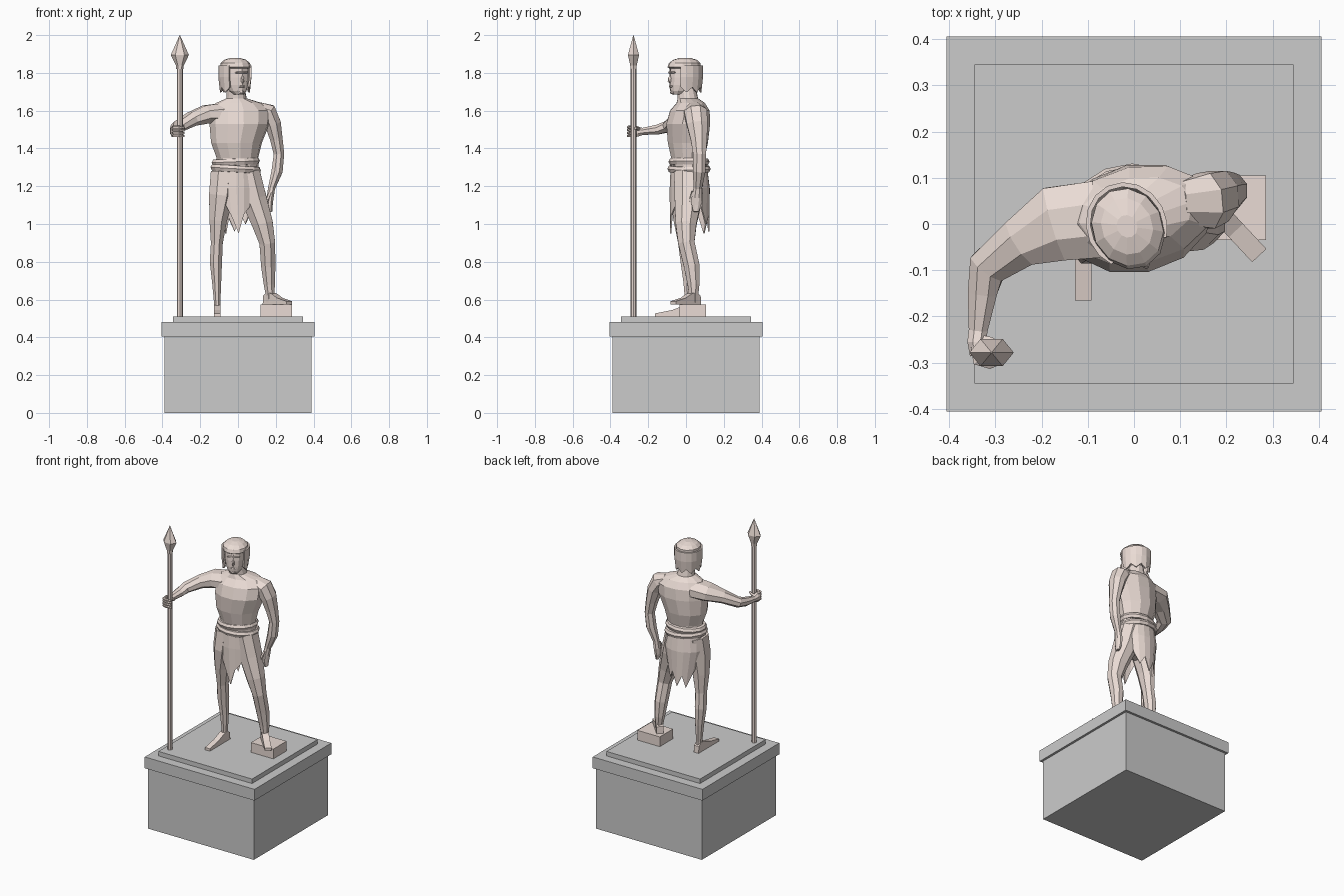
import bpy, bmesh, math
from mathutils import Vector, Matrix

stone = bpy.data.materials.new("pale_stone")
stone.diffuse_color = (0.82, 0.71, 0.66, 1)


def finish(name, bm, mat=stone, thick=0):
    bmesh.ops.recalc_face_normals(bm, faces=bm.faces)
    me = bpy.data.meshes.new(name)
    bm.to_mesh(me)
    bm.free()
    ob = bpy.data.objects.new(name, me)
    bpy.context.collection.objects.link(ob)
    if mat:
        me.materials.append(mat)
    if thick:
        mod = ob.modifiers.new("thickness", "SOLIDIFY")
        mod.thickness = thick
    return ob


def skin(name, rings, closed=True, thick=0):
    """Bridge rows of points; closed rings get end caps."""
    bm = bmesh.new()
    rows = [[bm.verts.new(p) for p in r] for r in rings]
    n = len(rows[0])
    for a, b in zip(rows, rows[1:]):
        for i in range(n if closed else n - 1):
            j = (i + 1) % n
            bm.faces.new((a[i], a[j], b[j], b[i]))
    if closed:
        bm.faces.new(rows[0])
        bm.faces.new(rows[-1])
    return finish(name, bm, thick=thick)


def arc(cx, cy, z, rx, ry, yaw=0, n=10, a0=0, a1=360):
    """Horizontal ellipse, or part of one, turned about its centre."""
    full = a1 - a0 == 360
    rot = Matrix.Rotation(math.radians(yaw), 3, 'Z')
    pts = []
    for i in range(n):
        a = math.radians(a0 + (a1 - a0) * i / (n if full else n - 1))
        pts.append(rot @ Vector((rx * math.cos(a), ry * math.sin(a), 0)) + Vector((cx, cy, z)))
    return pts


def limb(name, path, ref, n=8):
    """Tube along (x, y, z, half width, half depth)."""
    ctr = [Vector(p[:3]) for p in path]
    rings = []
    for i, p in enumerate(path):
        t = (ctr[min(i + 1, len(ctr) - 1)] - ctr[max(i - 1, 0)]).normalized()
        side = t.cross(Vector(ref)).normalized()
        up = side.cross(t)
        rings.append([ctr[i] + side * p[3] * math.cos(k * math.tau / n + .39)
                      + up * p[4] * math.sin(k * math.tau / n + .39) for k in range(n)])
    return skin(name, rings)


def box(name, x0, x1, y0, y1, z0, z1, mat=None):
    bm = bmesh.new()
    bmesh.ops.create_cube(bm, size=1)
    for v in bm.verts:
        v.co = Vector((x0 if v.co.x < 0 else x1, y0 if v.co.y < 0 else y1, z0 if v.co.z < 0 else z1))
    return finish(name, bm, mat)


# Pedestal
box("pedestal_body", -.39, .39, -.39, .39, 0, .405)
box("pedestal_cap", -.405, .405, -.405, .405, .405, .48)
box("pedestal_step", -.345, .345, -.345, .345, .48, .51)
box("foot_block", .12, .285, -.035, .105, .51, .575, stone)

# Torso and neck
skin("torso", [arc(*p, yaw=11, n=12) for p in (
    (-.01, .015, 1.10, .04, .04), (-.015, .015, 1.18, .115, .08), (-.012, .015, 1.27, .122, .09),
    (-.003, .01, 1.35, .112, .09), (-.008, .01, 1.43, .137, .108), (.008, .012, 1.53, .162, .118),
    (.01, .02, 1.60, .165, .105), (.005, .025, 1.64, .125, .075), (-.008, .01, 1.665, .055, .055),
    (-.012, 0, 1.73, .046, .05))])

# Arms
limb("spear_arm", [(-.08, .01, 1.585, .09, .06), (-.17, 0, 1.58, .088, .052), (-.245, -.04, 1.555, .058, .04),
                   (-.318, -.095, 1.515, .045, .032), (-.328, -.15, 1.5, .034, .028),
                   (-.337, -.23, 1.49, .022, .02), (-.34, -.255, 1.49, .022, .03),
                   (-.338, -.285, 1.49, .018, .033)], (0, 0, 1))
for i in range(4):
    z = 1.513 - i * .015
    limb(f"grip_finger_{i + 1}", [(-.345, -.265, z, .009, .008), (-.34, -.298, z, .009, .008),
                                  (-.312, -.306, z, .008, .008), (-.285, -.296, z - .003, .007, .006)], (0, 0, 1), 5)
limb("grip_thumb", [(-.34, -.25, 1.5, .012, .011), (-.31, -.253, 1.505, .009, .009),
                    (-.284, -.268, 1.507, .007, .007)], (0, 0, 1), 5)
limb("hanging_arm", [(.10, .045, 1.615, .035, .05), (.155, .05, 1.59, .055, .065), (.185, .06, 1.53, .046, .06),
                     (.203, .068, 1.45, .036, .047), (.217, .072, 1.37, .03, .037), (.207, .07, 1.28, .032, .036),
                     (.178, .062, 1.19, .02, .024), (.17, .058, 1.14, .02, .03),
                     (.168, .055, 1.10, .017, .027), (.172, .053, 1.065, .01, .016)], (0, 1, 0))
limb("hanging_thumb", [(.17, .04, 1.17, .01, .012), (.155, .025, 1.13, .009, .009),
                       (.155, .028, 1.10, .006, .006)], (0, 1, 0), 5)

# Legs
limb("straight_leg", [(-.075, 0, 1.27, .075, .085), (-.086, -.012, 1.15, .073, .08), (-.105, -.008, 1.02, .05, .062),
                      (-.112, 0, .9, .034, .045), (-.117, .012, .8, .035, .044), (-.113, .018, .69, .026, .034),
                      (-.11, .018, .58, .018, .024), (-.11, .018, .52, .018, .024)], (0, 1, 0))
limb("raised_leg", [(.052, .015, 1.27, .07, .085), (.085, .012, 1.13, .073, .078), (.13, 0, 1.0, .06, .06),
                    (.155, .002, .9, .045, .047), (.16, .03, .78, .041, .045), (.166, .04, .68, .032, .034),
                    (.17, .04, .62, .024, .026), (.17, .04, .585, .022, .024)], (0, 1, 0))


# Feet: side profile swept across the width
def foot(name, x, y, z, yaw, length, w):
    prof = ((.035, 0), (.032, .045), (.005, .065), (-.035, .055), (-.5 * length, .034), (-length, .016), (-length, 0))
    rot = Matrix.Rotation(math.radians(yaw), 3, 'Z')
    skin(name, [[rot @ Vector((s * w, a, h)) + Vector((x, y, z)) for a, h in prof] for s in (-.5, .5)])


foot("straight_foot", -.11, .015, .51, 0, .18, .036)
foot("raised_foot", .17, .04, .575, 43, .148, .042)

# Belt: two rolled bands
for nm, z, g, tilt in (("upper_belt", 1.33, 0, .04), ("lower_belt", 1.292, .006, -.06)):
    rings = [arc(-.012, .016, z + dz, .122 + g + r, .1 + g + r, 11, 14)
             for dz, r in ((-.02, -.02), (-.018, 0), (0, .008), (.016, 0), (.018, -.02))]
    for r in rings:
        for p in r:
            p.z += tilt * p.x
    skin(nm, rings)


# Ragged loincloth: front and back flaps
def flap(name, a0, a1, drops, spread):
    n = len(drops)
    top, mid = (arc(-.012, .016, z, .118 + s, .098 + s, 11, n, a0, a1) for z, s in ((1.285, 0), (1.19, spread)))
    low = arc(-.005, .016, 0, .085, .098 + spread, 11, n, a0, a1)
    for i, (p, z) in enumerate(zip(low, drops)):
        p.z = z
        k = (1.19 - z) / .24
        p.xy = mid[i].xy.lerp(p.xy, k)
    skin(name, [top, mid, low], False, .008)


flap("front_loincloth", 205, 320, (1.15, 1.12, 1.04, .95, 1.05, 1.09, 1.17), .004)
flap("back_loincloth", 28, 160, (1.08, 1.0, 1.05, .96, 1.03, .95, 1.04, 1.12), .012)

# Head, turned to one side
YAW = 26
turn = Matrix.Rotation(math.radians(YAW), 3, 'Z')
HC = Vector((-.015, -.005, 0))


def head_ring(fwd, z, rx, ry, n=12, a0=0, a1=360):
    c = HC + turn @ Vector((0, -fwd, 0))
    return arc(c.x, c.y, z, rx, ry, YAW, n, a0, a1)


skin("head", [head_ring(*p) for p in (
    (.045, 1.685, .025, .03), (.032, 1.705, .045, .052), (.02, 1.735, .057, .068), (.01, 1.775, .064, .078),
    (.004, 1.82, .067, .08), (0, 1.85, .06, .07), (0, 1.868, .03, .04))])
skin("hair_cap", [head_ring(*p) for p in (
    (.004, 1.822, .068, .08), (.006, 1.83, .078, .09), (.002, 1.852, .076, .086),
    (0, 1.87, .055, .063), (0, 1.88, .022, .025))])
sides = [head_ring(-.002, z, r, r + .008, 13, -42, 222) for z, r in ((1.84, .077), (1.78, .077), (1.71, .068))]
for i, p in enumerate(sides[-1]):
    p.z += (.015, -.012)[i % 2]
skin("hair_sides", sides, False, -.01)


# Facial features, placed in head space
def feature(name, x, f, z, sx, sy, sz):
    bm = bmesh.new()
    bmesh.ops.create_icosphere(bm, subdivisions=1, radius=1)
    for v in bm.verts:
        v.co = HC + turn @ Vector((x + v.co.x * sx, -f + v.co.y * sy, z + v.co.z * sz))
    finish(name, bm)


feature("nose", 0, .088, 1.765, .01, .015, .022)
feature("brow", 0, .078, 1.802, .045, .012, .008)
feature("lips", 0, .082, 1.728, .02, .01, .008)
feature("chin", 0, .07, 1.698, .02, .018, .014)

# Spear
SX, SY = -.308, -.278
skin("spear_shaft", [arc(SX, SY, z, .016, .016, n=8) for z in (.51, 1.84)])
skin("spear_head", [arc(SX, SY, z, rx, ry, n=6) for z, rx, ry in (
    (1.82, .019, .019), (1.84, .021, .02), (1.895, .048, .034), (2.0, .001, .001))])
